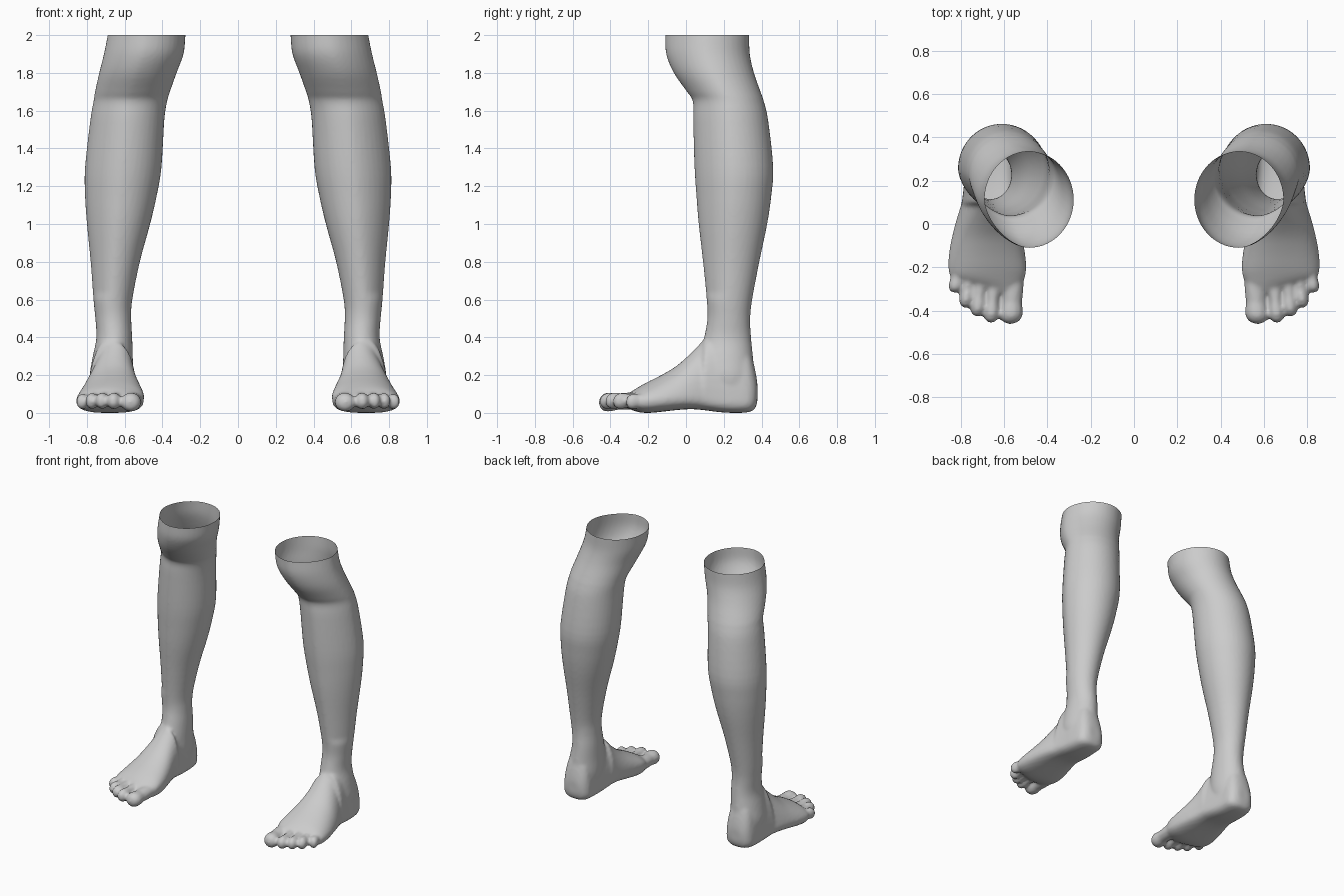
import bpy, bmesh, math

if "Cube" in bpy.data.objects:
    bpy.data.objects.remove(bpy.data.objects["Cube"])

skin = bpy.data.materials.new("plain_grey")
skin.diffuse_color = (0.6, 0.6, 0.6, 1)
skin.use_nodes = True
skin.node_tree.nodes["Principled BSDF"].inputs["Base Color"].default_value = skin.diffuse_color

# Leg sections: z, inner x, outer x, front y, back y
LEG = [
    (2.06, .275, .68, -.11, .335), (2.0, .278, .69, -.11, .335),
    (1.9, .288, .71, -.105, .338), (1.8, .325, .735, -.065, .36),
    (1.7, .36, .757, .005, .395), (1.65, .375, .765, .036, .412),
    (1.55, .39, .782, .038, .435), (1.3, .405, .81, .045, .462),
    (1.15, .43, .81, .055, .452), (1.0, .465, .80, .067, .43),
    (.8, .52, .78, .09, .388), (.6, .56, .765, .11, .35),
    (.5, .565, .755, .113, .34), (.4, .56, .75, .095, .345),
    (.3, .557, .77, .07, .355), (.2, .555, .785, .07, .365),
    (.1, .57, .77, .1, .365)]

# Foot sections: y, inner x, outer x, sole z, top z
FOOT = [
    (.378, .63, .71, .07, .16), (.365, .595, .745, .03, .24),
    (.33, .57, .77, .012, .35), (.26, .565, .78, .008, .42),
    (.18, .558, .785, .012, .43), (.1, .55, .795, .022, .395),
    (.05, .545, .81, .027, .345), (0, .535, .825, .027, .297),
    (-.06, .52, .84, .022, .248), (-.13, .506, .853, .014, .207),
    (-.2, .499, .857, .008, .172), (-.25, .507, .84, .012, .145),
    (-.29, .53, .76, .025, .12), (-.32, .56, .70, .04, .10)]

# Toes: base x, base y, tip x, tip y, width radius, height radius, centre z
TOES = [
    (.555, -.24, .570, -.462, .054, .050, .062),
    (.645, -.24, .660, -.457, .036, .044, .068),
    (.705, -.22, .724, -.428, .034, .043, .069),
    (.757, -.20, .778, -.387, .033, .042, .068),
    (.805, -.16, .828, -.318, .033, .041, .065)]
TOE_SHAPE = [(0, .9), (.3, .9), (.55, .86), (.7, .97), (.82, 1),
             (.92, .8), (.97, .52), (1, .1)]
N = 40


def power(v, e):
    return math.copysign(abs(v) ** e, v)


def refine(rows, steps=4):
    """Smooth interpolation through section rows."""
    out = []
    for i in range(len(rows) - 1):
        a, b, c, d = (rows[min(max(i + k, 0), len(rows) - 1)] for k in (-1, 0, 1, 2))
        for s in range(steps):
            t = s / steps
            out.append([.5 * (2 * q + (r - p) * t + (2 * p - 5 * q + 4 * r - w) * t * t
                              + (3 * q - p - 3 * r + w) * t ** 3)
                        for p, q, r, w in zip(a, b, c, d)])
    return out + [list(rows[-1])]


def loft(bm, rings):
    """Closed skin through a list of point rings."""
    vs = [[bm.verts.new(p) for p in ring] for ring in rings]
    faces = [bm.faces.new(vs[0]), bm.faces.new(vs[-1][::-1])]
    for a, b in zip(vs, vs[1:]):
        for i in range(N):
            j = (i + 1) % N
            faces.append(bm.faces.new((a[i], b[i], b[j], a[j])))
    bmesh.ops.recalc_face_normals(bm, faces=faces)


def circle():
    return [(math.cos(2 * math.pi * i / N), math.sin(2 * math.pi * i / N)) for i in range(N)]


def leg_ring(z, x0, x1, y0, y1):
    pts = []
    for c, s in circle():
        e = 1.2 if c > 0 and s < 0 and z > .6 else 1   # flatter outer shin
        pts.append(((x0 + x1) / 2 + (x1 - x0) / 2 * power(c, e),
                    (y0 + y1) / 2 + (y1 - y0) / 2 * power(s, e), z))
    return pts


def foot_ring(y, x0, x1, z0, z1):
    zc = z0 + min(.07, (z1 - z0) * .45)
    pts = []
    for c, s in circle():
        x = (x0 + x1) / 2 + (x1 - x0) / 2 * power(c, 1 if s > 0 else .7)
        if s > 0:
            x -= .03 * s * (y < .1)                    # instep leans inward
            z = zc + (z1 - zc) * s
        else:
            z = zc + (zc - z0) * power(s, .7)
        pts.append((x, y, z))
    return pts


def make_leg(name, side):
    bm = bmesh.new()
    loft(bm, [leg_ring(*r) for r in refine(LEG)])
    loft(bm, [foot_ring(*r) for r in refine(FOOT, 3)])
    for bx, by, tx, ty, rw, rh, z in TOES:
        loft(bm, [[(bx + (tx - bx) * t + rw * k * c, by + (ty - by) * t,
                    z + .012 * (1 - t) + rh * k * s) for c, s in circle()]
                  for t, k in TOE_SHAPE])
    for v in bm.verts:
        v.co.x *= side
    bmesh.ops.recalc_face_normals(bm, faces=bm.faces[:])
    mesh = bpy.data.meshes.new(name)
    bm.to_mesh(mesh)
    bm.free()
    ob = bpy.data.objects.new(name, mesh)
    bpy.context.collection.objects.link(ob)

    # Fuse leg, foot and toes into one soft skin
    rm = ob.modifiers.new("fuse", 'REMESH')
    rm.mode = 'VOXEL'
    rm.voxel_size = .011
    sm = ob.modifiers.new("soften", 'SMOOTH')
    sm.factor = .5
    sm.iterations = 4
    deps = bpy.context.evaluated_depsgraph_get()
    fused = bpy.data.meshes.new_from_object(ob.evaluated_get(deps))
    ob.modifiers.clear()

    # Cut the open rim at the knee and stand the sole on the floor
    bm = bmesh.new()
    bm.from_mesh(fused)
    low = min(v.co.z for v in bm.verts)
    for v in bm.verts:
        v.co.z -= low * max(0, 1 - v.co.z)
    bmesh.ops.bisect_plane(bm, geom=bm.verts[:] + bm.edges[:] + bm.faces[:],
                           plane_co=(0, 0, 2), plane_no=(0, 0, 1), clear_outer=True)
    for f in bm.faces:
        f.smooth = True
    bm.to_mesh(fused)
    bm.free()
    fused.materials.clear()
    fused.materials.append(skin)
    ob.data = fused


make_leg("right_leg", -1)
make_leg("left_leg", 1)
